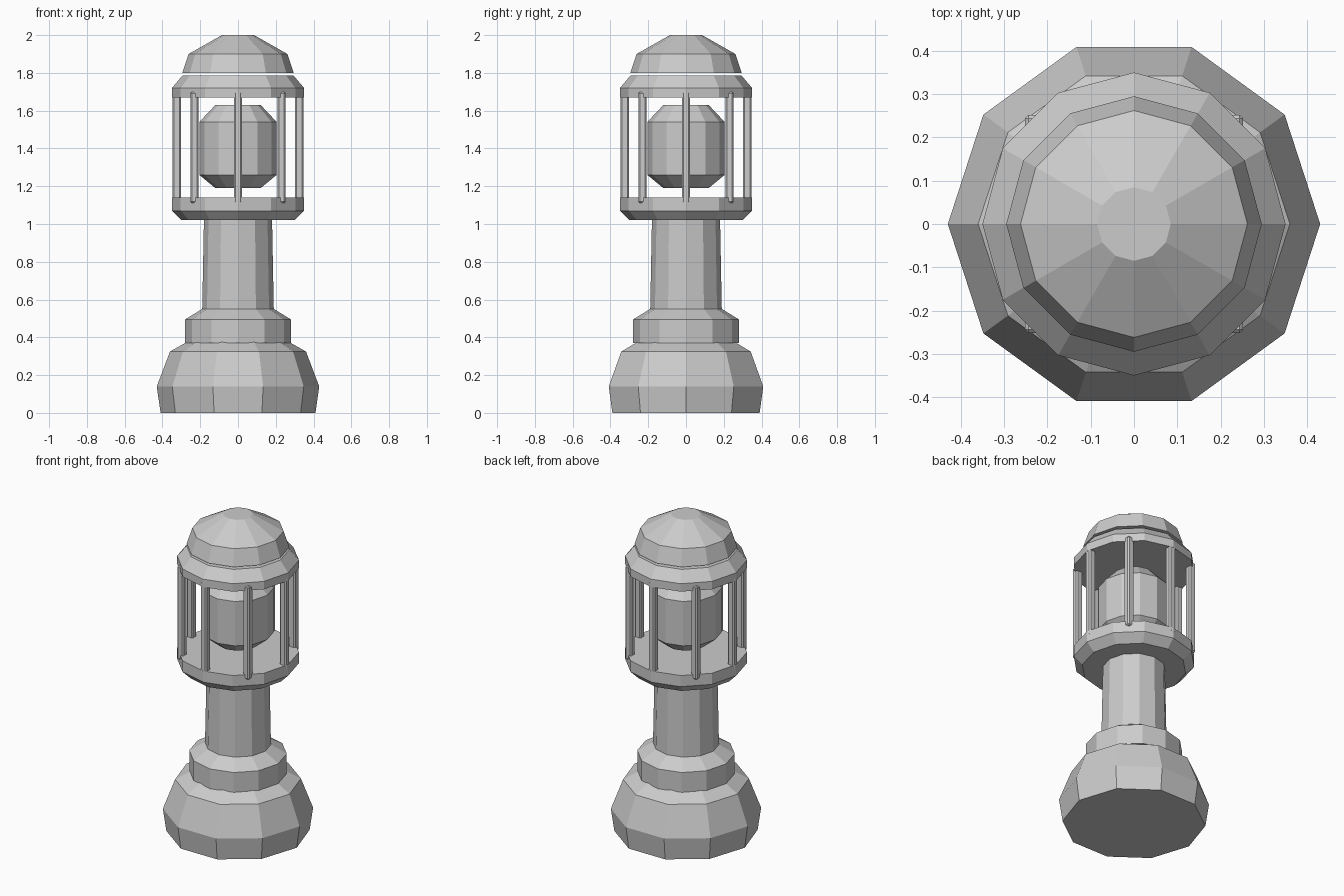
import bpy, bmesh, math

if "Cube" in bpy.data.objects:
    bpy.data.objects.remove(bpy.data.objects["Cube"])


def lathe(name, profile, sides):
    """Closed flat-shaded turned solid from (radius, z) points, bottom to top."""
    bm = bmesh.new()
    rings = [[bm.verts.new((r * math.cos(2 * math.pi * i / sides),
                            r * math.sin(2 * math.pi * i / sides), z))
              for i in range(sides)] for r, z in profile]
    for a, b in zip(rings, rings[1:]):
        for i in range(sides):
            j = (i + 1) % sides
            bm.faces.new((a[i], a[j], b[j], b[i]))
    bm.faces.new(rings[0][::-1])
    bm.faces.new(rings[-1])
    return finish(name, bm)


def finish(name, bm):
    mesh = bpy.data.meshes.new(name)
    bm.to_mesh(mesh)
    bm.free()
    obj = bpy.data.objects.new(name, mesh)
    bpy.context.collection.objects.link(obj)
    return obj


# Foot, collar and column
lathe("base", [(0.41, 0), (0.43, 0.14), (0.36, 0.325), (0.20, 0.415)], 10)
lathe("collar", [(0.28, 0.37), (0.28, 0.495), (0.19, 0.55)], 12)
lathe("column", [(0.19, 0.52), (0.18, 1.04)], 12)

# Lantern: two cage rings, lamp and roof
lathe("lower_ring", [(0.30, 1.02), (0.35, 1.07), (0.35, 1.14)], 12)
lathe("upper_ring", [(0.35, 1.67), (0.35, 1.72), (0.295, 1.785)], 12)
lathe("lamp", [(0.12, 1.19), (0.205, 1.26), (0.205, 1.54), (0.12, 1.63)], 12)
lathe("roof", [(0.295, 1.80), (0.262, 1.90), (0.085, 2.0)], 12)

# Eight upright cage bars, all aligned to the axes, with chamfered edges
for k in range(8):
    a = k * math.pi / 4
    bm = bmesh.new()
    bmesh.ops.create_cube(bm, size=1)
    bmesh.ops.scale(bm, vec=(0.044, 0.044, 0.59), verts=bm.verts)
    bmesh.ops.bevel(bm, geom=bm.edges[:], offset=0.008, segments=1,
                    affect='EDGES')
    bar = finish(f"cage_bar_{k + 1}", bm)
    bar.location = (0.325 * math.cos(a), 0.325 * math.sin(a), 1.405)
